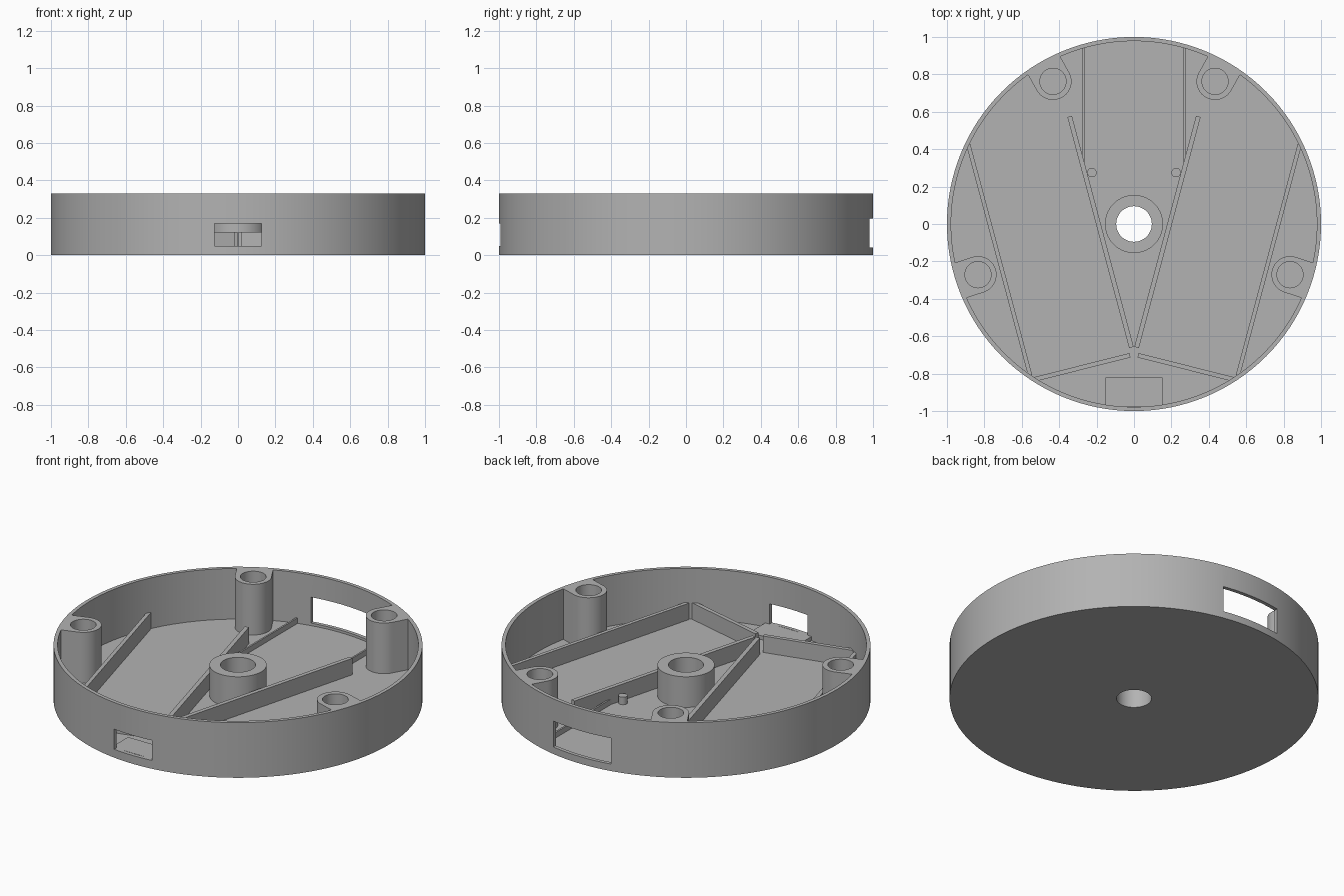
import bpy, bmesh, math
from mathutils import Matrix, Vector

HEIGHT, FLOOR, INNER = 0.33, 0.027, 0.978
RIB_TOP = 0.125

old = bpy.data.objects.get("Cube")
if old:
    bpy.data.objects.remove(old, do_unlink=True)

grey = bpy.data.materials.new("plain grey")
grey.use_nodes = True
grey.diffuse_color = (0.45, 0.45, 0.45, 1)
grey.node_tree.nodes["Principled BSDF"].inputs["Base Color"].default_value = grey.diffuse_color


def finish(name, bm):
    """Turn a bmesh into a shaded, coloured object."""
    bmesh.ops.recalc_face_normals(bm, faces=bm.faces)
    mesh = bpy.data.meshes.new(name)
    bm.to_mesh(mesh)
    bm.free()
    mesh.materials.append(grey)
    ob = bpy.data.objects.new(name, mesh)
    bpy.context.collection.objects.link(ob)
    return ob


def smooth(ob):
    bpy.ops.object.select_all(action='DESELECT')
    ob.select_set(True)
    bpy.context.view_layer.objects.active = ob
    bpy.ops.object.shade_smooth_by_angle(angle=math.radians(30))


def loft(name, rings):
    """Join equal-length rings of points into a closed tube."""
    bm = bmesh.new()
    loops = [[bm.verts.new(p) for p in ring] for ring in rings]
    n = len(loops[0])
    for a, b in zip(loops, loops[1:] + loops[:1]):
        for i in range(n):
            j = (i + 1) % n
            bm.faces.new((a[i], a[j], b[j], b[i]))
    return finish(name, bm)


def circle(r, z, n, centre=(0, 0)):
    return [(centre[0] + r * math.cos(math.tau * i / n),
             centre[1] + r * math.sin(math.tau * i / n), z) for i in range(n)]


def box(name, x0, x1, y0, y1, z0, z1):
    bm = bmesh.new()
    size = Matrix.Diagonal((x1 - x0, y1 - y0, z1 - z0, 1))
    mid = Matrix.Translation(((x0 + x1) / 2, (y0 + y1) / 2, (z0 + z1) / 2))
    bmesh.ops.create_cube(bm, size=1, matrix=mid @ size)
    return finish(name, bm)


def rib(name, p, q, thick, top):
    """Upright strip standing on the floor between two plan points."""
    p, q = Vector(p), Vector(q)
    d = q - p
    ob = box(name, 0, d.length, -thick / 2, thick / 2, FLOOR - 0.01, top)
    ob.data.transform(Matrix.Translation((p.x, p.y, 0)) @ Matrix.Rotation(math.atan2(d.y, d.x), 4, 'Z'))
    return ob


# Round tray: floor, rim wall and bored centre hub in one turned profile
profile = [(0.095, 0), (1, 0), (1, HEIGHT), (INNER, HEIGHT), (INNER, FLOOR),
           (0.155, FLOOR), (0.155, 0.21), (0.095, 0.21)]
tray = loft("round_tray", [circle(r, z, 128) for r, z in profile])

# Front and back windows through the wall
for cutter in (box("front_window_cutter", -0.125, 0.125, -1.1, -0.9, 0.05, 0.17),
               box("back_window_cutter", -0.19, 0.19, 0.9, 1.1, 0.042, 0.197)):
    cutter.hide_render = True
    mod = tray.modifiers.new("window", 'BOOLEAN')
    mod.operation, mod.solver, mod.object = 'DIFFERENCE', 'EXACT', cutter
    bpy.ops.object.select_all(action='DESELECT')
    bpy.context.view_layer.objects.active = tray
    tray.select_set(True)
    bpy.ops.object.modifier_apply(modifier=mod.name)
    bpy.data.objects.remove(cutter, do_unlink=True)
smooth(tray)


# Screw posts: rounded towards the centre, straight-sided out to the wall
def post_outline(z, n=64, r=0.099, reach=0.108):
    pts = []
    for i in range(n):
        a = math.tau * i / n
        c, s = math.cos(a), math.sin(a)
        t = r if c <= 0 else min(reach / max(c, 1e-6), r / max(abs(s), 1e-6))
        pts.append((t * c, t * s, z))
    return pts


for side, angles in (("left", (60.4, -18)), ("right", (119.6, 198))):
    for place, deg in zip(("back", "front"), angles):
        z0 = FLOOR - 0.01
        post = loft(f"{place}_{side}_screw_post", [
            post_outline(z0), post_outline(HEIGHT),
            circle(0.07, HEIGHT, 64), circle(0.07, z0, 64)])
        post.data.transform(Matrix.Rotation(math.radians(deg), 4, 'Z') @ Matrix.Translation((0.877, 0, 0)))
        smooth(post)

# Mirrored ribs and pegs
for side, s in (("left", 1), ("right", -1)):
    rib(f"{side}_inner_rib", (s * 0.014, -0.66), (s * 0.344, 0.575), 0.025, RIB_TOP)
    rib(f"{side}_outer_rib", (s * 0.886, 0.425), (s * 0.555, -0.81), 0.022, RIB_TOP)
    rib(f"{side}_front_rib", (s * 0.022, -0.702), (s * 0.53, -0.83), 0.024, RIB_TOP)
    rib(f"{side}_back_guide", (s * 0.27, 0.32), (s * 0.27, 0.95), 0.01, 0.06)
    bm = bmesh.new()
    bmesh.ops.create_cone(bm, cap_ends=True, segments=32, radius1=0.025, radius2=0.025, depth=0.055,
                          matrix=Matrix.Translation((s * 0.225, 0.275, 0.0445)))
    smooth(finish(f"{side}_peg", bm))

# Low shelf behind the front window
box("front_shelf", -0.153, 0.153, -0.975, -0.82, FLOOR - 0.01, 0.05)
